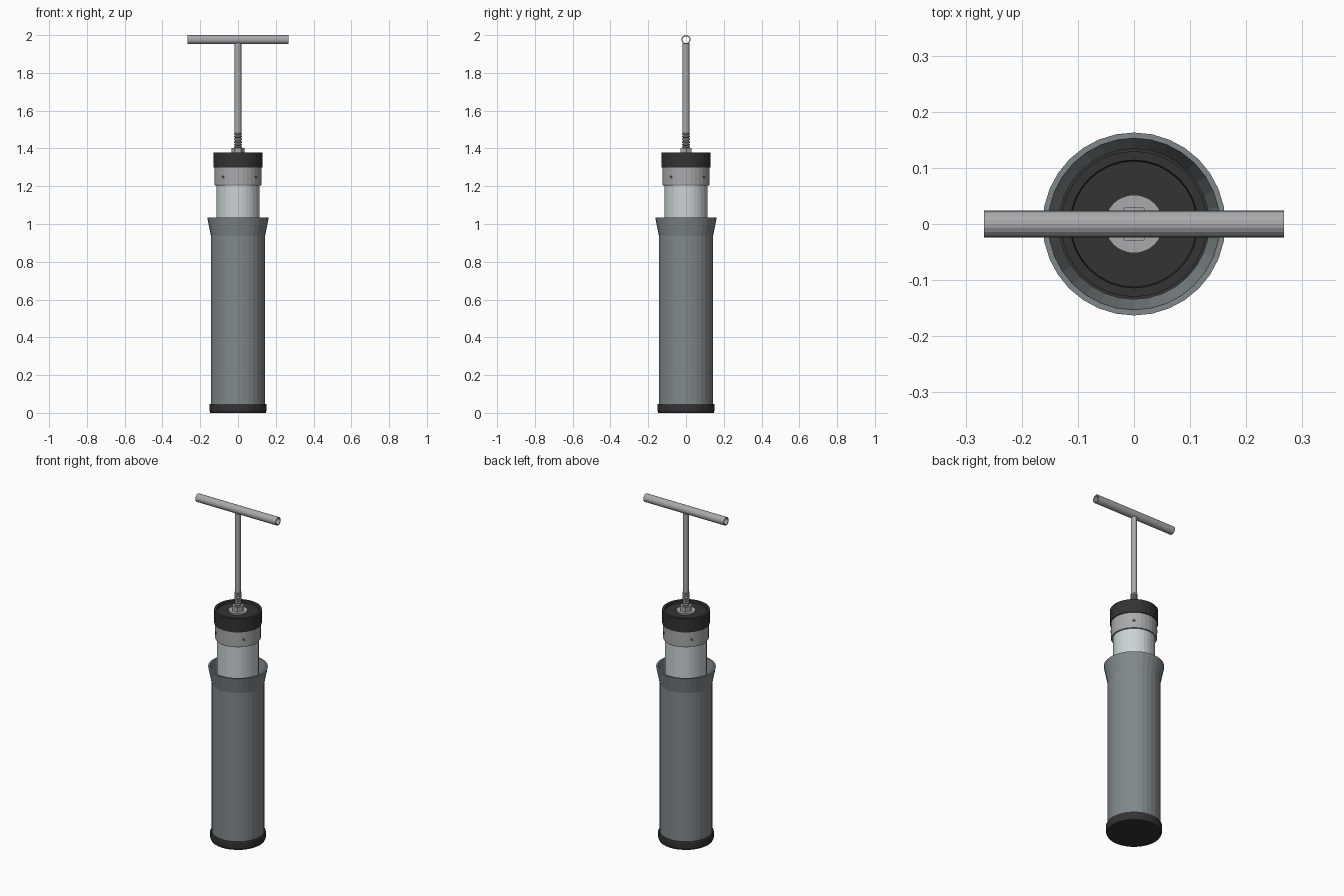
import bpy, bmesh, math
from mathutils import Matrix

if "Cube" in bpy.data.objects:
    bpy.data.objects.remove(bpy.data.objects["Cube"])


def material(name, r, g, b):
    m = bpy.data.materials.new(name)
    m.use_nodes = True
    m.diffuse_color = (r, g, b, 1)
    m.node_tree.nodes["Principled BSDF"].inputs["Base Color"].default_value = (r, g, b, 1)
    return m


slate = material("slate grey", 0.22, 0.25, 0.26)
silver = material("pale silver", 0.60, 0.65, 0.67)
steel = material("steel grey", 0.39, 0.40, 0.41)
rubber = material("black rubber", 0.033, 0.033, 0.033)
dark = material("dark steel", 0.12, 0.12, 0.12)


def lathe(name, profile, mat, sides=32, closed=False, turn=None):
    """Spin (radius, height) points around z; closed joins the last point to the first."""
    bm = bmesh.new()
    rings = []
    for r, z in profile:
        if r == 0:
            rings.append([bm.verts.new((0, 0, z))] * sides)
        else:
            rings.append([bm.verts.new((r * math.cos(math.tau * i / sides),
                                        r * math.sin(math.tau * i / sides), z))
                          for i in range(sides)])
    pairs = list(zip(rings, rings[1:]))
    if closed:
        pairs.append((rings[-1], rings[0]))
    for a, b in pairs:
        for i in range(sides):
            j = (i + 1) % sides
            bm.faces.new(list(dict.fromkeys((a[i], a[j], b[j], b[i]))))
    bmesh.ops.recalc_face_normals(bm, faces=bm.faces)
    if turn:
        bm.transform(turn)
    mesh = bpy.data.meshes.new(name)
    bm.to_mesh(mesh)
    bm.free()
    mesh.materials.append(mat)
    ob = bpy.data.objects.new(name, mesh)
    bpy.context.collection.objects.link(ob)
    return ob


def rod(name, r, z0, z1, mat, sides=32, turn=None):
    return lathe(name, [(0, z0), (r, z0), (r, z1), (0, z1)], mat, sides, turn=turn)


# Bottom cap and flared outer sleeve
lathe("base_cap", [(0, 0), (0.147, 0), (0.152, 0.012), (0.152, 0.042),
                   (0.149, 0.048), (0, 0.048)], rubber)
lathe("outer_sleeve", [(0.144, 0.045), (0.144, 0.94), (0.163, 1.035), (0.153, 1.035),
                       (0.134, 0.94), (0.134, 0.045)], slate, closed=True)

# Inner barrel and its collar
rod("inner_barrel", 0.114, 0.05, 1.30, silver)
lathe("collar", [(0.114, 1.205), (0.122, 1.205), (0.125, 1.21), (0.125, 1.30),
                 (0.114, 1.30)], steel, closed=True)
for k in range(4):
    spin = Matrix.Rotation(math.radians(-40 + 90 * k), 4, "Z")
    rod(f"collar_screw_{k + 1}", 0.008, 0.118, 0.127, dark, 12,
        spin @ Matrix.Translation((0, 0, 1.25)) @ Matrix.Rotation(math.pi / 2, 4, "Y"))

# Top cap with a shallow recess
lathe("top_cap", [(0, 1.298), (0.13, 1.298), (0.13, 1.378), (0.114, 1.378),
                  (0.112, 1.366), (0, 1.366)], rubber)
rod("washer", 0.052, 1.364, 1.374, steel)
rod("hex_nut", 0.034, 1.37, 1.402, steel, 6)

# Threaded stud made of stacked ridges
ridges = [(0, 1.40)]
for k in range(6):
    z = 1.40 + 0.014 * k
    ridges += [(0.015, z), (0.020, z + 0.004), (0.020, z + 0.010), (0.015, z + 0.014)]
lathe("threaded_stud", ridges + [(0, 1.484)], steel, 16)

# Pull shaft and hollow cross handle
rod("pull_shaft", 0.0175, 1.48, 1.957, steel, 16)
lathe("cross_handle", [(0.024, -0.267), (0.024, 0.267), (0.018, 0.267), (0.018, -0.267)],
      steel, 20, True,
      Matrix.Translation((0, 0, 1.976)) @ Matrix.Rotation(math.pi / 2, 4, "Y"))
